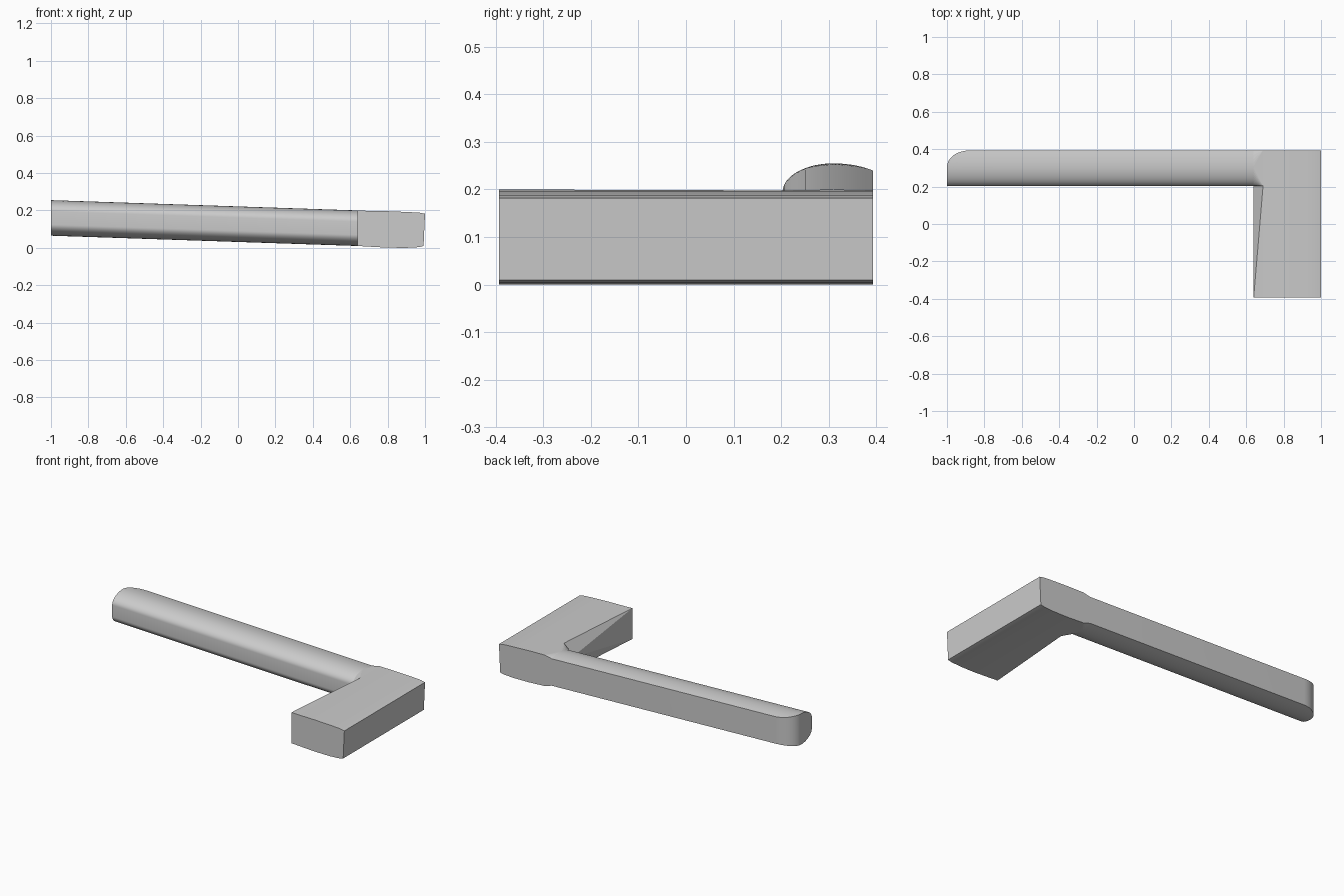
import bpy, bmesh, math

if "Cube" in bpy.data.objects:
    bpy.data.objects.remove(bpy.data.objects["Cube"])

FRONT, BACK, MID = 0.203, 0.393, 0.31
JOIN, BLOCK = 0.64, 0.69      # x where the arm ends, x where the block starts


def finish(name, bm, smooth=False, open_planes=()):
    # drop hidden faces lying in the given x planes, so parts meet cleanly
    bmesh.ops.recalc_face_normals(bm, faces=bm.faces)
    dead = [f for f in bm.faces
            if any(all(abs(v.co.x - p) < 1e-4 for v in f.verts) for p in open_planes)]
    bmesh.ops.delete(bm, geom=dead, context='FACES_ONLY')
    mesh = bpy.data.meshes.new(name)
    bm.to_mesh(mesh)
    bm.free()
    ob = bpy.data.objects.new(name, mesh)
    bpy.context.collection.objects.link(ob)
    if smooth:
        bpy.context.view_layer.objects.active = ob
        ob.select_set(True)
        bpy.ops.object.shade_smooth_by_angle(angle=math.radians(30))
        ob.select_set(False)
    return ob


def section(x, n=16):
    # D-shaped cross-section: rounded front, flat back, corner rounded at the tip
    zc = 0.105 + 0.055 * (JOIN - x) / 1.64
    u = max(0.0, (-0.88 - x) / 0.12)
    ymax = MID - 0.005 + (BACK - MID + 0.005) * math.sqrt(max(0.0, 1 - u * u))
    half = []
    for i in range(n + 1):
        t = i / n
        y = FRONT + (ymax - FRONT) * t * t
        if y < MID:
            h = 0.035 + 0.06 * math.sqrt(max(0, 1 - ((MID - y) / (MID - FRONT)) ** 2))
        else:
            h = 0.095 - 0.012 * ((y - MID) / (BACK - MID)) ** 2
        half.append((y, h))
    return [(x, y, zc + h) for y, h in half] + [(x, y, zc - h) for y, h in reversed(half)]


def hull(name, points, planes):
    bm = bmesh.new()
    for p in points:
        bm.verts.new(p)
    res = bmesh.ops.convex_hull(bm, input=bm.verts)
    loose = [v for v in bm.verts if not v.link_faces]
    bmesh.ops.delete(bm, geom=loose, context='VERTS')
    return finish(name, bm, open_planes=planes)


# long sloping arm, lofted through its sections
bm = bmesh.new()
xs = [-0.88 - 0.12 * math.cos(math.radians(a)) for a in range(0, 91, 10)] + [JOIN]
rings = [[bm.verts.new(p) for p in section(x)] for x in xs]
for a, b in zip(rings, rings[1:]):
    for i in range(len(a)):
        j = (i + 1) % len(a)
        bm.faces.new((a[i], a[j], b[j], b[i]))
bm.faces.new(rings[0])
finish("arm", bm, smooth=True)

# cross block, profile extruded along y
profile = [(BLOCK, 0.198), (0.8, 0.196), (0.92, 0.191), (0.97, 0.188), (1.0, 0.182),
           (0.992, 0.01), (0.97, 0.004), (0.9, 0.0), (0.8, 0.001), (BLOCK, 0.007)]
bm = bmesh.new()
face = bm.faces.new([bm.verts.new((x, -BACK, z)) for x, z in profile])
ext = bmesh.ops.extrude_face_region(bm, geom=[face], use_keep_orig=True)
bmesh.ops.translate(bm, vec=(0, 2 * BACK, 0),
                    verts=[v for v in ext["geom"] if isinstance(v, bmesh.types.BMVert)])
finish("cross_block", bm, smooth=True, open_planes=(BLOCK,))

# neck blending the rounded arm into the square block
corners = [(BLOCK, y, z) for y in (FRONT, BACK) for z in (0.007, 0.198)]
hull("neck", section(JOIN) + corners, (JOIN, BLOCK))

# faceted inner face, tapering from the free end to the arm
pts = [(x, y, z) for x, y in ((JOIN, -BACK), (BLOCK, -BACK), (BLOCK, FRONT))
       for z in ((0.01, 0.2) if x == JOIN else (0.007, 0.198))]
pts += [(BLOCK, -0.31, 0.007), (BLOCK, -0.31, 0.198), (JOIN, FRONT, 0.12)]
hull("inner_face", pts, (BLOCK,))
